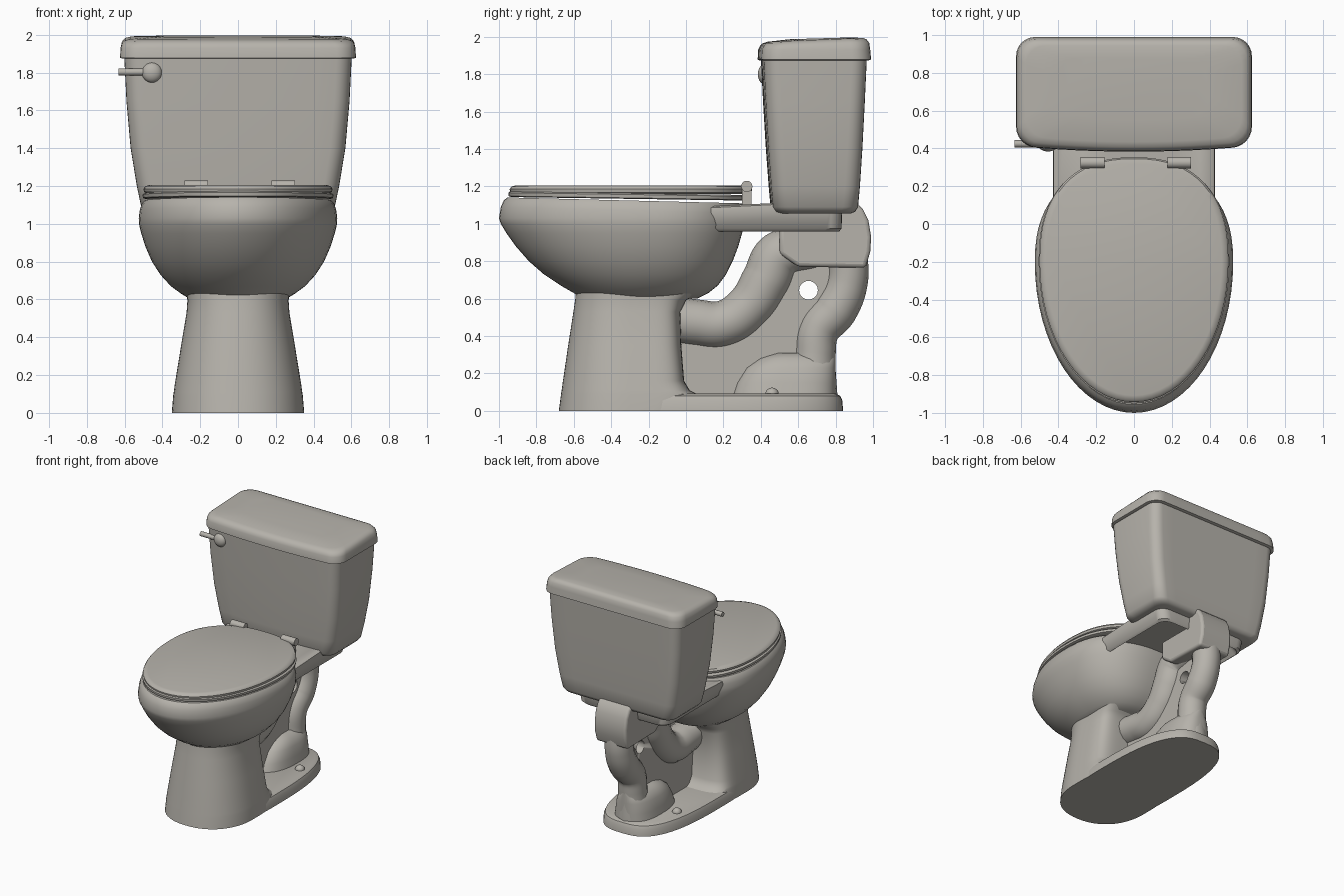
import bpy, bmesh, math
from mathutils import Vector

if "Cube" in bpy.data.objects:
    bpy.data.objects.remove(bpy.data.objects["Cube"], do_unlink=True)

COLOR = (0.47, 0.45, 0.41, 1)
mat = bpy.data.materials.new("warm grey ceramic")
mat.use_nodes = True
mat.diffuse_color = COLOR
bsdf = mat.node_tree.nodes["Principled BSDF"]
bsdf.inputs["Base Color"].default_value = COLOR
bsdf.inputs["Roughness"].default_value = 0.5


def select(ob):
    bpy.ops.object.select_all(action='DESELECT')
    ob.select_set(True)
    bpy.context.view_layer.objects.active = ob


def finish(ob, name, angle=40):
    ob.name = name
    ob.data.materials.clear()
    ob.data.materials.append(mat)
    select(ob)
    bpy.ops.object.shade_smooth_by_angle(angle=math.radians(angle))
    return ob


def from_bmesh(bm, name, bevel=0, angle=40):
    bmesh.ops.recalc_face_normals(bm, faces=bm.faces)
    mesh = bpy.data.meshes.new(name)
    bm.to_mesh(mesh)
    bm.free()
    ob = bpy.data.objects.new(name, mesh)
    bpy.context.collection.objects.link(ob)
    if bevel:
        mod = ob.modifiers.new("soft edges", 'BEVEL')
        mod.width, mod.segments, mod.limit_method = bevel, 3, 'ANGLE'
    return finish(ob, name, angle)


def egg(z, hw, front, back, cy, nf=2.0, nb=2.4, tilt=0, seg=64):
    """Closed oval with separate front and back reach and squareness."""
    pts = []
    for i in range(seg):
        a = 2 * math.pi * i / seg
        c, s = math.cos(a), math.sin(a)
        n = nb if s > 0 else nf
        x = math.copysign(abs(c) ** (2 / n), c) * hw
        y = cy + abs(s) ** (2 / n) * ((back - cy) if s > 0 else (front - cy))
        pts.append(Vector((x, y, z + tilt * (y - cy))))
    return pts


def rrect(z, hw, y0, y1, r, bow=0, tilt=0):
    """Rounded rectangle whose front edge can bow forward."""
    pts = []
    corners = ((hw - r, y1 - r), (r - hw, y1 - r), (r - hw, y0 + r), (hw - r, y0 + r))
    for k, (cx, cy) in enumerate(corners):
        for j in range(7):
            a = math.pi / 2 * (k + j / 6)
            pts.append(Vector((cx + r * math.cos(a), cy + r * math.sin(a), z)))
        if k in (0, 2):
            side = 1 if k == 0 else -1
            for j in range(1, 10):
                pts.append(Vector((side * (hw - r) * (1 - j / 5), y1 if k == 0 else y0, z)))
    for p in pts:
        if p.y < (y0 + y1) / 2:
            p.y -= bow * (1 - (p.x / hw) ** 2)
        p.z += tilt * (p.y - (y0 + y1) / 2)
    return pts


def loft(name, rings, recess=0, angle=40):
    bm = bmesh.new()
    rows = [[bm.verts.new(p) for p in ring] for ring in rings]
    n = len(rows[0])
    for a, b in zip(rows, rows[1:]):
        for i in range(n):
            bm.faces.new((a[i], a[(i + 1) % n], b[(i + 1) % n], b[i]))
    bottom = bm.faces.new(rows[0][::-1])
    bm.faces.new(rows[-1])
    if recess:
        bm.normal_update()
        bmesh.ops.inset_region(bm, faces=[bottom], thickness=0.06)
        for v in bottom.verts:
            v.co.z += recess
    return from_bmesh(bm, name, angle=angle)


def slab(name, outline, hw, bevel=0):
    """Side outline in (y, z) given a width across x."""
    bm = bmesh.new()
    face = bm.faces.new([bm.verts.new((-hw, y, z)) for y, z in outline])
    out = bmesh.ops.extrude_face_region(bm, geom=[face])["geom"]
    bmesh.ops.translate(bm, vec=(2 * hw, 0, 0), verts=[v for v in out if isinstance(v, bmesh.types.BMVert)])
    return from_bmesh(bm, name, bevel)


def pipe(name, path, radius):
    cu = bpy.data.curves.new(name, 'CURVE')
    cu.dimensions = '3D'
    cu.bevel_depth, cu.bevel_resolution, cu.use_fill_caps = radius, 6, True
    sp = cu.splines.new('BEZIER')
    sp.bezier_points.add(len(path) - 1)
    for bp, (y, z, k) in zip(sp.bezier_points, path):
        bp.co = (0, y, z)
        bp.radius = k
        bp.handle_left_type = bp.handle_right_type = 'AUTO'
    ob = bpy.data.objects.new(name, cu)
    bpy.context.collection.objects.link(ob)
    select(ob)
    bpy.ops.object.convert(target='MESH')
    return finish(bpy.context.object, name)


def rod(name, loc, radius, length):
    bpy.ops.mesh.primitive_cylinder_add(vertices=20, radius=radius, depth=length,
                                        location=loc, rotation=(0, math.pi / 2, 0))
    return finish(bpy.context.object, name)


def ball(name, loc, scale):
    bpy.ops.mesh.primitive_uv_sphere_add(segments=24, ring_count=14, radius=1, location=loc)
    bpy.context.object.scale = scale
    return finish(bpy.context.object, name)


# Bowl
profile = [(0.6, 0.25, -0.56, 0.06), (0.63, 0.3, -0.6, 0.12), (0.67, 0.355, -0.67, 0.17),
           (0.73, 0.41, -0.76, 0.215), (0.8, 0.455, -0.84, 0.25), (0.88, 0.49, -0.91, 0.28),
           (0.95, 0.512, -0.96, 0.3), (1.0, 0.524, -0.99, 0.31), (1.03, 0.525, -1.0, 0.31),
           (1.07, 0.52, -0.99, 0.31), (1.105, 0.51, -0.975, 0.31), (1.122, 0.495, -0.955, 0.3)]
loft("bowl", [egg(z, w, f, b, -0.2 - 0.05 * (1.12 - z), tilt=-0.025 * (z > 1.06)) for z, w, f, b in profile])

# Pedestal and foot plate
pedestal = [(0, 0.35, -0.68, 0.0), (0.09, 0.343, -0.668, 0.06), (0.11, 0.34, -0.665, 0.02),
            (0.16, 0.333, -0.658, -0.01), (0.35, 0.302, -0.63, -0.025), (0.53, 0.272, -0.602, -0.03),
            (0.59, 0.268, -0.593, 0.0), (0.64, 0.27, -0.588, 0.08)]
loft("pedestal", [egg(z, w, f, b, -0.3, 2.2, 5) for z, w, f, b in pedestal])
loft("foot_plate", [egg(z, 0.35 - d, -0.67 + d, 0.84 - d, 0.0, 2.4, 2.9)
                    for z, d in ((0, 0), (0.055, 0.004), (0.08, 0.015), (0.092, 0.04))])
loft("foot_mound", [egg(z, w, f, 0.8, 0.55, 2.4, 2.6)
                    for z, w, f in ((0.06, 0.17, 0.24), (0.15, 0.155, 0.27), (0.23, 0.14, 0.32),
                                    (0.28, 0.11, 0.39), (0.31, 0.06, 0.48))])
for side in (-1, 1):
    ball("floor_bolt_cap", (side * 0.24, 0.46, 0.09), (0.036, 0.036, 0.034))

# Trapway pipes, centre web and rear outlet block
pipe("trap_pipe", [(-0.12, 0.5, 1), (0.06, 0.47, 1), (0.2, 0.465, 1), (0.34, 0.56, 1),
                   (0.43, 0.7, 1.05), (0.5, 0.83, 1.05), (0.68, 0.87, 0.9)], 0.125)
pipe("down_pipe", [(0.86, 0.86, 1), (0.86, 0.68, 1), (0.8, 0.54, 1.05), (0.71, 0.43, 1),
                   (0.69, 0.3, 1), (0.69, 0.05, 1.1)], 0.11)
web = slab("centre_web", [(-0.06, 0.05), (0.72, 0.05), (0.72, 0.4), (0.85, 0.55), (0.86, 0.82),
                          (0.5, 0.82), (0.4, 0.6), (0.2, 0.45), (-0.06, 0.45)], 0.045)
cutter = rod("web_hole_cutter", (0, 0.655, 0.645), 0.05, 1)
cutter.hide_render = True
cut = web.modifiers.new("hole", 'BOOLEAN')
cut.operation, cut.object, cut.solver = 'DIFFERENCE', cutter, 'EXACT'
select(web)
bpy.ops.object.modifier_apply(modifier=cut.name)
bpy.data.objects.remove(cutter, do_unlink=True)
slab("outlet_block", [(0.5, 0.99), (0.5, 0.84), (0.6, 0.77), (0.96, 0.765), (0.985, 0.85), (0.99, 0.93),
                      (0.975, 1.02), (0.945, 1.08), (0.9, 1.12), (0.8, 1.12), (0.8, 0.99)], 0.145, 0.02)

# Deck that carries the tank, hollow underneath
loft("tank_deck", [rrect(z, w, 0.0, b, 0.08, tilt=t) for z, w, b, t in
                   ((0.96, 0.385, 0.82, 0), (0.975, 0.405, 0.832, 0), (1.07, 0.43, 0.835, 0.04),
                    (1.1, 0.425, 0.83, 0.05), (1.108, 0.41, 0.82, 0.05))], recess=0.08)

# Tank and its lid
tank = [(1.055, 0.46, 0.51, 0.88), (1.065, 0.492, 0.485, 0.905), (1.09, 0.512, 0.472, 0.92),
        (1.2, 0.535, 0.462, 0.93), (1.4, 0.568, 0.447, 0.943), (1.65, 0.59, 0.432, 0.956),
        (1.89, 0.602, 0.42, 0.967)]
loft("tank", [rrect(z, w, f, b, 0.08, bow=0.02) for z, w, f, b in tank])
lid = [(1.873, 0.61, 0.425, 0.975, 0), (1.878, 0.624, 0.413, 0.99, 0), (1.93, 0.621, 0.416, 0.985, 0),
       (1.958, 0.614, 0.424, 0.98, 0.03), (1.976, 0.598, 0.438, 0.965, 0.04),
       (1.984, 0.57, 0.465, 0.945, 0.04), (1.992, 0.4, 0.58, 0.88, 0.03)]
loft("tank_lid", [rrect(z, w, f, b, 0.1, bow=0.03, tilt=t) for z, w, f, b, t in lid], angle=50)

# Seat and cover
seat = [(1.132, 0.49, 0.33), (1.137, 0.503, 0.345), (1.155, 0.505, 0.35), (1.162, 0.495, 0.34)]
loft("seat_ring", [egg(z, w, -0.445 - w, b, -0.2, tilt=-0.015) for z, w, b in seat])
cover = [(1.16, 0.48, 0.335), (1.168, 0.497, 0.35), (1.185, 0.5, 0.353), (1.199, 0.49, 0.345), (1.206, 0.465, 0.32)]
loft("seat_cover", [egg(z, w, -0.443 - w, b, -0.2) for z, w, b in cover])
for side in (-1, 1):
    x = 0.01 + side * 0.23
    rod("seat_hinge", (x, 0.325, 1.2), 0.03, 0.125)
    slab("hinge_post", [(0.3, 1.09), (0.35, 1.09), (0.35, 1.2), (0.3, 1.2)], 0.04).location.x = x

# Flush lever
ball("lever_knob", (-0.455, 0.42, 1.8), (0.053, 0.036, 0.053))
rod("lever_arm", (-0.545, 0.425, 1.803), 0.019, 0.175)
